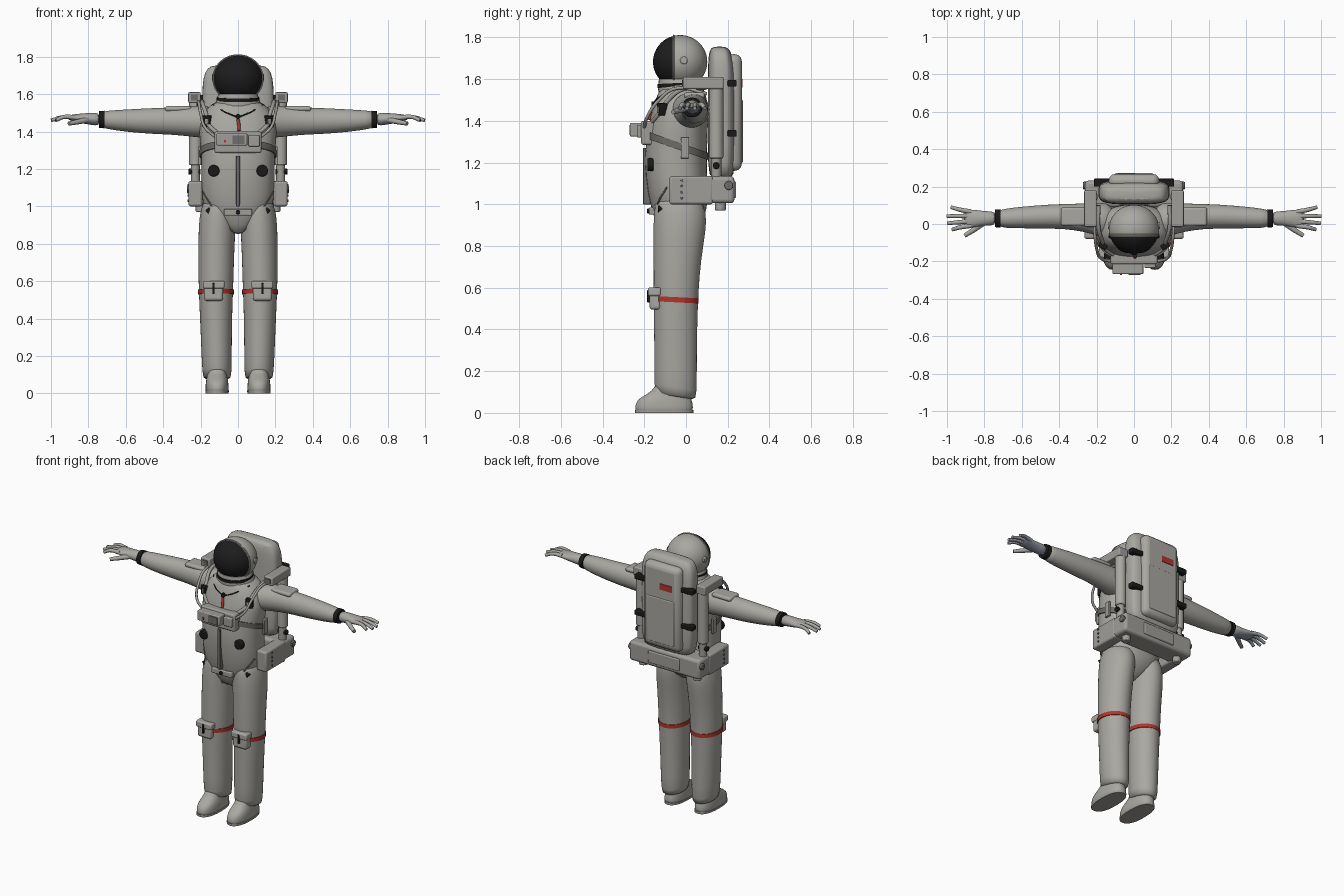
import bpy, bmesh, math
from mathutils import Matrix, Vector

cube = bpy.data.objects.get("Cube")
if cube:
    bpy.data.objects.remove(cube, do_unlink=True)


def material(name, r, g, b):
    m = bpy.data.materials.new(name)
    m.use_nodes = True
    m.diffuse_color = (r, g, b, 1)
    node = next(n for n in m.node_tree.nodes if n.type == 'BSDF_PRINCIPLED')
    node.inputs["Base Color"].default_value = (r, g, b, 1)
    node.inputs["Roughness"].default_value = 0.7
    return m


SUIT = material("suit grey", .4, .39, .36)
GEAR = material("gear grey", .35, .34, .315)
STRAP = material("strap grey", .16, .155, .145)
BLACK = material("black", .01, .01, .01)
VISOR = material("visor black", .012, .012, .013)
RED = material("red", .45, .035, .025)
PALM = material("palm blue grey", .27, .31, .38)


def finish(obj, mat, second=None, rule=None):
    """Colour and smooth an object; faces matching the rule get the second colour."""
    obj.data.materials.clear()
    obj.data.materials.append(mat)
    if second:
        obj.data.materials.append(second)
        for f in obj.data.polygons:
            f.material_index = int(rule(f))
    bpy.ops.object.select_all(action='DESELECT')
    obj.select_set(True)
    bpy.context.view_layer.objects.active = obj
    bpy.ops.object.shade_smooth_by_angle(angle=math.radians(40))
    return obj


def from_bmesh(name, bm):
    bmesh.ops.recalc_face_normals(bm, faces=bm.faces)
    mesh = bpy.data.meshes.new(name)
    bm.to_mesh(mesh)
    bm.free()
    obj = bpy.data.objects.new(name, mesh)
    bpy.context.collection.objects.link(obj)
    return obj


def loft(name, rings, mat, side=1, axis='z', p=2, tilt=0, subsurf=1, n=28, second=None, rule=None):
    """Skin superellipse rings given as (position, centre, centre, radius, radius)."""
    bm = bmesh.new()
    loops = []
    for t, c1, c2, r1, r2 in rings:
        loop = []
        for i in range(n):
            a = math.tau * i / n
            u, v = math.cos(a), math.sin(a)
            u = r1 * math.copysign(abs(u) ** (2 / p), u)
            v = r2 * math.copysign(abs(v) ** (2 / p), v)
            co = (c1 + u, c2 + v, t + tilt * v) if axis == 'z' else (t, c1 + u, c2 + v)
            loop.append(bm.verts.new((co[0] * side, co[1], co[2])))
        loops.append(loop)
    for a, b in zip(loops, loops[1:]):
        for i in range(n):
            bm.faces.new((a[i], a[(i + 1) % n], b[(i + 1) % n], b[i]))
    bm.faces.new(loops[0])
    bm.faces.new(loops[-1])
    obj = finish(from_bmesh(name, bm), mat, second, rule)
    if subsurf:
        obj.modifiers.new("Smooth", 'SUBSURF').levels = subsurf
        obj.modifiers["Smooth"].render_levels = subsurf
    return obj


def box(name, x, y, z, mat, bevel=.006, rot=(0, 0, 0)):
    """Box from (low, high) ranges, with rounded edges."""
    lo, hi = zip(*(sorted(r) for r in (x, y, z)))
    bm = bmesh.new()
    size = [b - a for a, b in zip(lo, hi)]
    bmesh.ops.create_cube(bm, size=1, matrix=Matrix.Diagonal((*size, 1)))
    obj = from_bmesh(name, bm)
    obj.location = [(a + b) / 2 for a, b in zip(lo, hi)]
    obj.rotation_euler = rot
    if bevel:
        mod = obj.modifiers.new("Bevel", 'BEVEL')
        mod.width, mod.segments = bevel, 3
    return finish(obj, mat)


def cylinder(name, loc, r, depth, mat, axis='z'):
    turn = {'x': Matrix.Rotation(math.pi / 2, 4, 'Y'), 'y': Matrix.Rotation(math.pi / 2, 4, 'X'),
            'z': Matrix.Identity(4)}[axis]
    bm = bmesh.new()
    bmesh.ops.create_cone(bm, cap_ends=True, segments=28, radius1=r, radius2=r, depth=depth, matrix=turn)
    obj = from_bmesh(name, bm)
    obj.location = loc
    mod = obj.modifiers.new("Bevel", 'BEVEL')
    mod.width, mod.segments = min(r, depth) * .2, 2
    mod.limit_method = 'ANGLE'
    return finish(obj, mat)


def tube(name, points, r, mat, taper=1, second=None, rule=None):
    curve = bpy.data.curves.new(name, 'CURVE')
    curve.dimensions, curve.bevel_depth, curve.use_fill_caps = '3D', r, True
    curve.bevel_resolution, curve.resolution_u = 3, 8
    sp = curve.splines.new('BEZIER')
    sp.bezier_points.add(len(points) - 1)
    for i, (bp, co) in enumerate(zip(sp.bezier_points, points)):
        bp.co = co
        bp.handle_left_type = bp.handle_right_type = 'AUTO'
        bp.radius = 1 + (taper - 1) * i / (len(points) - 1)
    obj = bpy.data.objects.new(name, curve)
    bpy.context.collection.objects.link(obj)
    bpy.ops.object.select_all(action='DESELECT')
    obj.select_set(True)
    bpy.context.view_layer.objects.active = obj
    bpy.ops.object.convert(target='MESH')
    return finish(bpy.context.view_layer.objects.active, mat, second, rule)


# Torso
TORSO = [(.85, 0, -.06, .03, .05), (.9, 0, -.04, .1, .1), (.97, 0, -.03, .18, .135),
         (1.06, 0, -.04, .198, .145), (1.2, 0, -.05, .196, .15), (1.3, 0, -.045, .198, .148),
         (1.4, 0, -.035, .212, .142), (1.48, 0, -.025, .2, .13), (1.53, 0, -.02, .16, .115),
         (1.57, 0, -.02, .115, .1)]
loft("torso", TORSO, SUIT, p=2.3)


def chest_y(x, z):
    """Front surface of the torso at x and z."""
    for a, b in zip(TORSO, TORSO[1:]):
        if a[0] <= z <= b[0]:
            f = (z - a[0]) / (b[0] - a[0])
            cy, rx, ry = (a[k] + (b[k] - a[k]) * f for k in (2, 3, 4))
            return cy - ry * max(0, 1 - min(1, abs(x) / rx) ** 2.3) ** (1 / 2.3)
    return 0


def on_chest(*pts):
    return [(x, chest_y(x, z) - .001, z) for x, z in pts]


# Helmet, visor, neck ring
bm = bmesh.new()
bmesh.ops.create_uvsphere(bm, u_segments=48, v_segments=32, radius=1)
bm.transform(Matrix.Translation((0, -.028, 1.683)) @ Matrix.Diagonal((.135, .13, .128, 1))
             @ Matrix.Rotation(math.pi / 2, 4, 'X'))
finish(from_bmesh("helmet", bm), SUIT, VISOR, lambda f: f.center.y < -.06)
rim = [(.133 * math.sin(a), -.058, 1.683 + .126 * math.cos(a))
       for a in (math.tau * k / 24 for k in range(25))]
tube("visor_rim", rim, .004, GEAR)
loft("neck_collar", [(1.53, 0, -.02, .13, .11), (1.555, 0, -.025, .12, .11), (1.6, 0, -.03, .105, .1)],
     SUIT, subsurf=0)
loft("neck_ring", [(1.563, 0, -.03, .115, .107), (1.582, 0, -.03, .115, .107)], BLACK, subsurf=0, tilt=.05)

# Chest gear
box("chest_panel", (-.125, .125), (-.215, -.15), (1.285, 1.4), GEAR, .01)
box("chest_control_box", (-.115, .05), (-.268, -.2), (1.325, 1.39), GEAR)
box("control_screen", (-.03, .035), (-.272, -.266), (1.333, 1.38), STRAP, 0)
box("control_light", (-.075, -.065), (-.272, -.266), (1.34, 1.355), RED, 0)
box("chest_side_box", (.055, .115), (-.235, -.2), (1.32, 1.38), GEAR)
tube("red_tag", on_chest((.006, 1.405), (.004, 1.44), (0, 1.465)), .009, RED)
cylinder("collar_clip", (0, chest_y(0, 1.48), 1.48), .013, .02, BLACK, 'y')
box("front_zip", (-.01, .01), (-.206, -.17), (1.0, 1.27), STRAP, .003)
loft("chest_belt", [(1.265, 0, -.045, .205, .153), (1.3, 0, -.045, .206, .153)],
     STRAP, p=2.3, tilt=-.35, subsurf=0)
box("hip_buckle_plate", (-.075, .075), (-.178, -.14), (.95, .985), GEAR)
cylinder("hip_buckle", (0, -.18, .968), .012, .012, BLACK, 'y')

# Backpack
loft("backpack", [(1.12, 0, .17, .165, .05), (1.16, 0, .17, .188, .066), (1.4, 0, .17, .192, .066),
                  (1.6, 0, .17, .192, .066), (1.69, 0, .168, .188, .062), (1.74, 0, .162, .165, .05),
                  (1.757, 0, .16, .13, .03)], SUIT, p=3.6)
box("backpack_rear_shell", (-.135, .135), (.19, .268), (1.16, 1.72), SUIT, .035)
box("rear_panel", (-.1, .1), (.262, .273), (1.2, 1.5), SUIT, .005)
box("red_patch", (-.085, .005), (.265, .272), (1.56, 1.6), RED, 0)
box("lower_pack_beam", (-.262, .262), (.09, .232), (1.005, 1.135), GEAR, .018)
box("lower_pack_plate", (-.115, .115), (.225, .24), (1.03, 1.11), GEAR)

for s, side in ((1, "left"), (-1, "right")):
    # Leg and boot
    loft(side + "_leg", [(.075, .112, -.05, .07, .092), (.09, .112, -.05, .079, .103),
                         (.3, .116, -.05, .083, .102), (.45, .118, -.05, .088, .105),
                         (.6, .118, -.048, .094, .108), (.75, .116, -.042, .096, .114),
                         (.9, .112, -.03, .1, .127), (.98, .106, -.026, .094, .125),
                         (1.05, .1, -.03, .08, .1)], SUIT, s, tilt=-.15)
    loft(side + "_boot", [(0, .112, -.105, .058, .132), (.012, .112, -.105, .062, .139),
                          (.045, .112, -.105, .062, .139), (.075, .112, -.1, .058, .122),
                          (.1, .112, -.07, .052, .09), (.17, .112, -.05, .05, .08)], SUIT, s, p=2.4)
    loft(side + "_boot_sole", [(0, .112, -.105, .062, .14), (.014, .112, -.105, .063, .14)],
         GEAR, s, p=2.4, subsurf=0)
    loft(side + "_knee_band", [(.53, .118, -.049, .096, .11), (.555, .118, -.049, .096, .11)],
         RED, s, tilt=-.05, subsurf=0)
    # Knee pocket
    box(side + "_knee_pocket", (s * .08, s * .182), (-.175, -.12), (.495, .59), SUIT, .014)
    box(side + "_pocket_flap", (s * .072, s * .188), (-.182, -.12), (.56, .602), SUIT, .01)
    box(side + "_pocket_strap", (s * .125, s * .137), (-.186, -.17), (.53, .59), BLACK, .003)

    # Arm, cuff and glove
    loft(side + "_arm", [(.1, .01, 1.445, .1, .08), (.19, .025, 1.453, .09, .088), (.27, .035, 1.455, .075, .08),
                         (.37, .04, 1.456, .067, .072), (.45, .04, 1.456, .065, .07),
                         (.6, .035, 1.458, .058, .06), (.69, .03, 1.462, .052, .05),
                         (.73, .03, 1.464, .042, .044)], SUIT, s, 'x')
    loft(side + "_wrist_band", [(.715, .03, 1.464, .049, .047), (.743, .03, 1.465, .047, .045)],
         BLACK, s, 'x', subsurf=0)
    box(side + "_shoulder_pad", (s * .25, s * .39), (-.01, .09), (1.508, 1.536), SUIT, .012)

    def palm_side(f):
        return f.normal.z < -.35

    loft(side + "_glove", [(.735, .03, 1.465, .04, .038), (.79, .03, 1.468, .037, .032),
                           (.84, .03, 1.47, .045, .026), (.885, .028, 1.474, .05, .018),
                           (.91, .028, 1.473, .04, .01)], SUIT, s, 'x', second=PALM, rule=palm_side)
    fingers = [(.065, .09, .978), (.043, .042, 1), (.015, .004, .997), (-.008, -.03, .972)]
    for i, (y0, y1, tip) in enumerate(fingers):
        tube(f"{side}_finger_{i + 1}", [(s * .87, y0, 1.475), (s * .935, (y0 + y1) / 2, 1.477),
                                        (s * tip, y1, 1.46)], .0135, SUIT, .7, PALM, palm_side)
    tube(side + "_thumb", [(s * .8, .01, 1.463), (s * .855, -.03, 1.452), (s * .905, -.062, 1.442)],
         .017, SUIT, .65, PALM, palm_side)

    # Harness, buckles, seams and hoses
    y = chest_y(.165, 1.455)
    turn = (0, 0, s * .5)
    box(side + "_chest_buckle", (s * .142, s * .188), (y - .015, y + .02), (1.425, 1.485), BLACK, .005, turn)
    box(side + "_buckle_face", (s * .153, s * .173), (y - .021, y), (1.44, 1.468), GEAR, .003, turn)
    cylinder(side + "_hose_port", (s * .13, chest_y(.13, 1.19), 1.19), .031, .03, BLACK, 'y')
    y = chest_y(.145, .965)
    for k, (dx, dz) in enumerate(((0, 0), (-.016, -.02), (.012, .018))):
        x, z = .145 + dx, .96 + dz
        box(f"{side}_hip_clip_{k + 1}", (s * (x - .013), s * (x + .013)), (y - .02, y + .03),
            (z - .012, z + .012), BLACK, .004, (0, s * .7, 0))
    tube(side + "_collar_cord", on_chest((s * .135, 1.545), (s * .07, 1.505), (0, 1.475)), .0035, BLACK)
    tube(side + "_hip_seam", on_chest((s * .19, 1.08), (s * .14, 1.0), (s * .08, .92), (s * .03, .868)), .004, STRAP)
    tube(side + "_shoulder_strap", on_chest((s * .11, 1.39), (s * .16, 1.44), (s * .17, 1.49))
         + [(s * .19, -.02, 1.55), (s * .19, .1, 1.56)], .011, GEAR)
    tube(side + "_hose", [(s * .12, -.2, 1.37), (s * .175, -.185, 1.42), (s * .2, -.13, 1.5),
                          (s * .21, -.05, 1.555), (s * .215, .1, 1.53)], .008, GEAR)
    box(side + "_side_buckle", (s * .196, s * .212), (-.025, .015), (1.22, 1.32), GEAR, .004)
    cylinder(side + "_helmet_pivot", (s * .13, -.01, 1.69), .018, .02, SUIT, 'x')

    # Backpack side frame
    box(side + "_upper_frame", (s * .2, s * .266), (-.015, .18), (1.553, 1.61), GEAR, .007)
    box(side + "_frame_socket", (s * .215, s * .25), (-.019, -.01), (1.566, 1.597), STRAP, 0)
    cylinder(side + "_frame_column", (s * .228, .145, 1.4), .034, .36, SUIT)
    cylinder(side + "_column_joint", (s * .228, .145, 1.17), .024, .14, GEAR)
    cylinder(side + "_joint_bolt", (s * .232, .145, 1.185), .016, .065, BLACK, 'x')
    for k, z in enumerate((1.58, 1.34)):
        box(f"{side}_pack_strap_{k + 1}", (s * .13, s * .215), (.2, .242), (z - .016, z + .016), BLACK, .005)
    box(side + "_lower_arm", (s * .19, s * .265), (-.08, .13), (1.0, 1.135), GEAR, .012)
    cylinder(side + "_arm_dial", (s * .262, .205, 1.09), .021, .02, STRAP, 'x')
    cylinder(side + "_drain_valve", (s * .2, .165, .99), .026, .04, GEAR)
    for k in range(4):
        cylinder(f"{side}_arm_stud_{k + 1}", (s * .265, -.02, 1.03 + k * .028), .006, .012, STRAP, 'x')
